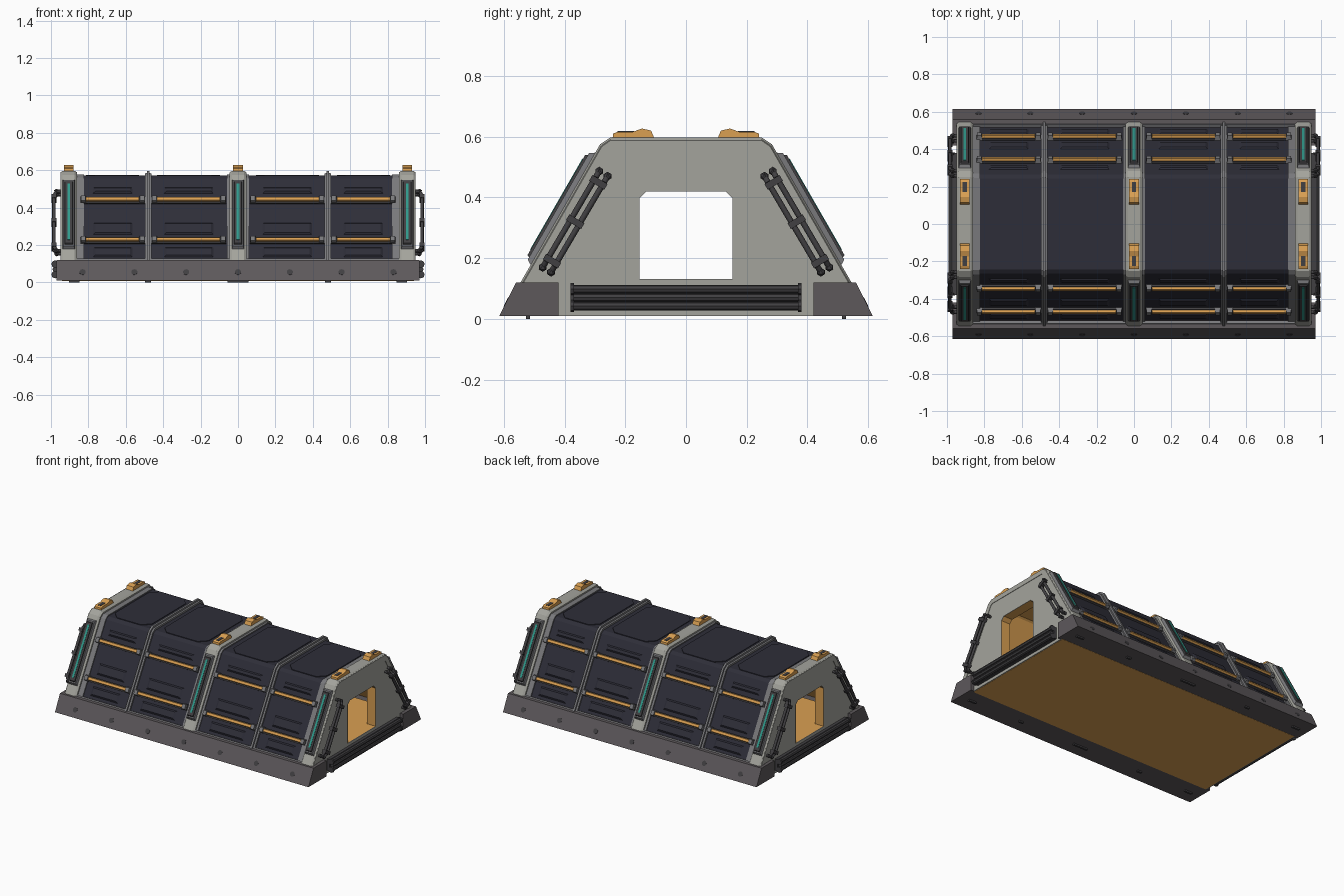
import bpy, bmesh, math
from mathutils import Vector, Matrix

if "Cube" in bpy.data.objects:
    bpy.data.objects.remove(bpy.data.objects["Cube"])


def material(name, r, g, b):
    m = bpy.data.materials.new(name)
    m.diffuse_color = (r, g, b, 1)
    m.use_nodes = True
    m.node_tree.nodes["Principled BSDF"].inputs["Base Color"].default_value = m.diffuse_color
    return m


LIGHT = material("light_grey", 0.37, 0.37, 0.335)
MID = material("mid_grey", 0.19, 0.19, 0.20)
BASE = material("base_grey", 0.11, 0.098, 0.105)
PANEL = material("panel_navy", 0.027, 0.027, 0.04)
DARK = material("dark_metal", 0.052, 0.05, 0.054)
ORANGE = material("orange", 0.70, 0.35, 0.085)
TEAL = material("teal_light", 0.03, 0.32, 0.26)


def loft(bm, loops, ring=True, caps=True, wrap=False):
    """Skin a list of equal-length point loops."""
    vs = [[bm.verts.new(p) for p in lp] for lp in loops]
    n = len(vs[0])
    pairs = list(zip(vs, vs[1:])) + ([(vs[-1], vs[0])] if wrap else [])
    for a, b in pairs:
        for i in range(n if ring else n - 1):
            j = (i + 1) % n
            bm.faces.new((a[i], a[j], b[j], b[i]))
    if caps:
        bm.faces.new(vs[0][::-1])
        bm.faces.new(vs[-1])


def finish(bm, name, mat, mirror="", smooth=False):
    """Mirror about the world axes, then make the object."""
    for ax in mirror:
        g = bmesh.ops.duplicate(bm, geom=bm.verts[:] + bm.edges[:] + bm.faces[:])["geom"]
        i = "xyz".index(ax)
        for v in g:
            if isinstance(v, bmesh.types.BMVert):
                v.co[i] *= -1
    bmesh.ops.recalc_face_normals(bm, faces=bm.faces[:])
    me = bpy.data.meshes.new(name)
    for f in bm.faces:
        f.smooth = smooth and len(f.verts) == 4
    bm.to_mesh(me)
    bm.free()
    me.materials.append(mat)
    ob = bpy.data.objects.new(name, me)
    bpy.context.collection.objects.link(ob)
    return ob


def prof(d):
    """Open trapezoid arch in (y, z), pushed inward by d."""
    half = [(0.5565 - 1.155 * d, 0.10), (0.283 - 0.72 * d, 0.575 - 0.72 * d),
            (0.25 - 0.27 * d, 0.597 - d)]
    return [(-y, z) for y, z in half] + [(y, z) for y, z in half[::-1]]


def arch(bm, section, cx=0):
    """Sweep a closed (x, depth) section over the arch."""
    loops = [[(cx + x, y, z) for y, z in prof(d)] for x, d in section]
    loft(bm, loops, ring=False, caps=False, wrap=True)


def prism(bm, pts, x0, x1):
    loft(bm, [[(x, y, z) for y, z in pts] for x in (x0, x1)])


def box(bm, x0, x1, y0, y1, z0, z1):
    prism(bm, [(y0, z0), (y1, z0), (y1, z1), (y0, z1)], x0, x1)


def on_slope(x, z, h):
    """Point on the front slope at height z, raised by h."""
    return (x, -(0.545 - (z - 0.12) * 0.576) - 0.866 * h, z + 0.5 * h)


def plate(bm, x0, x1, z0, z1, h0, h1, tx=0.0, tz=0.0):
    """Tapered block lying on the front slope."""
    loft(bm, [[on_slope(x0 + a, z0 + b, h), on_slope(x1 - a, z0 + b, h),
               on_slope(x1 - a, z1 - b, h), on_slope(x0 + a, z1 - b, h)]
              for a, b, h in ((0, 0, h0), (tx, tz, h1))])


def rod(bm, p, q, r, seg=8):
    p, q = Vector(p), Vector(q)
    m = Matrix.Translation((p + q) / 2) @ (q - p).to_track_quat("Z", "Y").to_matrix().to_4x4()
    bmesh.ops.create_cone(bm, cap_ends=True, segments=seg, radius1=r, radius2=r,
                          depth=(q - p).length, matrix=m)


BAYS = [(0.065, 0.462), (0.498, 0.842)]
RIBS = (-0.905, 0, 0.905)

# Dark shell and orange interior lining
bm = bmesh.new()
arch(bm, [(-0.9, 0.026), (0.9, 0.026), (0.9, 0.04), (-0.9, 0.04)])
finish(bm, "shell", PANEL)
bm = bmesh.new()
loft(bm, [[(x, y, z) for y, z in prof(0.045)] for x in (-0.895, 0.895)], ring=False, caps=False)
finish(bm, "interior_lining", ORANGE)
bm = bmesh.new()
box(bm, -0.94, 0.94, -0.43, 0.43, 0.009, 0.131)
finish(bm, "floor", ORANGE)

# Raised panels on slopes and roof
bm = bmesh.new()
for a, b in BAYS:
    for z0, z1 in ((0.145, 0.205), (0.265, 0.335), (0.485, 0.525)):
        plate(bm, a + 0.06, b - 0.06, z0, z1, -0.03, -0.018, 0.02, 0.012)
finish(bm, "slope_panels", PANEL, "xy")
bm = bmesh.new()
for a, b in BAYS:
    x0, x1, y, c = a + 0.03, b - 0.03, 0.235, 0.05
    octo = [(x0 + c, -y), (x1 - c, -y), (x1, c - y), (x1, y - c),
            (x1 - c, y), (x0 + c, y), (x0, y - c), (x0, c - y)]
    loft(bm, [[(px, py, z) for px, py in octo] for z in (0.565, 0.575)])
finish(bm, "roof_panels", PANEL, "x")

# Wide light ribs with chamfered edges, and their side flanges
bm = bmesh.new()
for cx in RIBS:
    arch(bm, [(-0.045, 0.04), (-0.045, 0.009), (-0.032, 0), (0.032, 0),
              (0.045, 0.009), (0.045, 0.04)], cx)
finish(bm, "wide_ribs", LIGHT)
bm = bmesh.new()
for cx in RIBS:
    s = 0 if cx == 0 else -math.copysign(0.02, cx)
    arch(bm, [(-0.06, 0.04), (-0.06, 0.019), (0.06, 0.019), (0.06, 0.04)], cx + s * 1.1)
finish(bm, "rib_flanges", MID)

# Thin ribs
bm = bmesh.new()
for cx in (-0.48, 0.48):
    arch(bm, [(-0.018, 0.04), (-0.018, 0.014), (-0.007, 0.012), (-0.007, 0),
              (0.007, 0), (0.007, 0.012), (0.018, 0.014), (0.018, 0.04)], cx)
finish(bm, "thin_ribs", MID)

# End walls with a doorway, built as two half plates
door = [(0, 0.131), (0.153, 0.131), (0.153, 0.398), (0.13, 0.42), (0, 0.42)]
outer = [(0, 0.01), (0.425, 0.01), (0.425, 0.10)] + [(y, z) for y, z in prof(0.006)[:2:-1]] + [(0, 0.591)]
bm = bmesh.new()
for s in (1, -1):
    prism(bm, [(s * y, z) for y, z in outer + door[::-1]], 0.9, 0.947)
finish(bm, "end_walls", LIGHT, "x")

# Orange door linings
bm = bmesh.new()
half = [(y - 0.002 if y else 0, z) for y, z in door[1:4]]
half = [(0.151, 0.133)] + [(y, z - 0.002) for y, z in half[1:]]
jamb = half + [(-y, z) for y, z in half[::-1]]
loft(bm, [[(x, y, z) for y, z in jamb] for x in (0.88, 0.946)], caps=False)
finish(bm, "door_linings", ORANGE, "x")

# Orange inner faces of the end walls
bm = bmesh.new()
inner = [(0, 0.131)] + [(y, z) for y, z in prof(0.046)[:2:-1]] + [(0, 0.55)]
for s in (1, -1):
    prism(bm, [(s * y, z) for y, z in inner + door[::-1]], 0.892, 0.898)
finish(bm, "inner_end_faces", ORANGE, "x")

# Base skirts, sills and feet
bm = bmesh.new()
prism(bm, [(-0.615, 0.01), (-0.42, 0.01), (-0.42, 0.12), (-0.56, 0.12)], -0.97, 0.97)
finish(bm, "base_skirts", BASE, "y")
bm = bmesh.new()
plate(bm, -0.94, 0.94, 0.115, 0.132, -0.04, -0.008)
finish(bm, "sills", MID, "y")
bm = bmesh.new()
for x, w in ((-0.875, 0.028), (-0.48, 0.016), (0, 0.055), (0.48, 0.016), (0.875, 0.028)):
    box(bm, x - w, x + w, -0.527, -0.513, 0, 0.02)
finish(bm, "feet", DARK, "y")

# Skirt bolts
bm = bmesh.new()
for i in range(-3, 4):
    c, n = Vector((i * 0.277, -0.592, 0.055)), Vector((0, -0.894, 0.447))
    rod(bm, c - n * 0.01, c + n * 0.002, 0.017, 10)
finish(bm, "skirt_bolts", DARK, "y")

# Orange rails with grey backing and end clamps
bars, backs, clamps = bmesh.new(), bmesh.new(), bmesh.new()
for a, b in BAYS:
    for z in (0.235, 0.45):
        plate(backs, a, b, z - 0.017, z + 0.015, -0.03, -0.014)
        plate(bars, a + 0.03, b - 0.03, z - 0.011, z + 0.011, -0.02, -0.002, 0, 0.004)
        for x in (a + 0.015, b - 0.015):
            plate(clamps, x - 0.016, x + 0.016, z - 0.018, z + 0.018, -0.03, 0.002, 0.004, 0.005)
finish(bars, "orange_rails", ORANGE, "xy")
finish(backs, "rail_backings", DARK, "xy")
finish(clamps, "rail_clamps", MID, "xy")

# Lamps on the wide ribs
body, frame, strip = bmesh.new(), bmesh.new(), bmesh.new()
for x in RIBS:
    plate(body, x - 0.034, x + 0.034, 0.175, 0.55, -0.005, 0.017, 0.006, 0.012)
    plate(frame, x - 0.024, x + 0.024, 0.19, 0.535, 0.01, 0.025, 0.004, 0.008)
    plate(strip, x - 0.007, x + 0.007, 0.215, 0.515, 0.02, 0.027)
finish(body, "lamp_bodies", MID, "y")
finish(frame, "lamp_frames", DARK, "y")
finish(strip, "lamp_strips", TEAL, "y")

# Orange roof clips with dark slots
clip, slot = bmesh.new(), bmesh.new()
for x in RIBS:
    prism(clip, [(-0.243, 0.585), (-0.24, 0.61), (-0.225, 0.616), (-0.175, 0.616),
                 (-0.145, 0.627), (-0.115, 0.62), (-0.102, 0.59)], x - 0.026, x + 0.026)
    box(slot, x - 0.011, x + 0.011, -0.225, -0.172, 0.61, 0.618)
finish(clip, "roof_clips", ORANGE, "y")
finish(slot, "roof_clip_slots", DARK, "y")

# Paired bent handrails on the end walls
bm = bmesh.new()
top, low = Vector((0, -0.272, 0.478)), Vector((0, -0.458, 0.162))
along = (low - top).normalized()
side = Vector((0, -0.86, 0.51))
X = Vector((1, 0, 0))
for s in (-0.016, 0.016):
    a, b = top + side * s, low + side * s
    path = [a + X * 0.94, a + X * 0.97, a + along * 0.025 + X * 0.984,
            b - along * 0.025 + X * 0.984, b + X * 0.97, b + X * 0.94]
    for p, q in zip(path, path[1:]):
        rod(bm, p, q, 0.0095)
    for p in (path[1], path[4]):
        bmesh.ops.create_icosphere(bm, subdivisions=1, radius=0.015, matrix=Matrix.Translation(p))
finish(bm, "handrails", DARK, "xy", smooth=True)
bm = bmesh.new()
for t in (0.09, 0.5, 0.91):
    c = top.lerp(low, t) + X * 0.984
    corners = [c + along * u + side * v for u, v in
               ((-0.011, -0.029), (0.011, -0.029), (0.011, 0.029), (-0.011, 0.029))]
    loft(bm, [[p + X * dx for p in corners] for dx in (-0.014, 0.014)])
finish(bm, "handrail_clamps", DARK, "xy")

# Bumper bars along the foot of each end wall
bm = bmesh.new()
box(bm, 0.94, 0.968, -0.38, 0.38, 0.03, 0.11)
for z in (0.042, 0.07, 0.098):
    rod(bm, (0.978, -0.37, z), (0.978, 0.37, z), 0.014)
for y in (-0.375, 0.375):
    for z in (0.042, 0.098):
        rod(bm, (0.978, y - 0.006, z), (0.978, y + 0.006, z), 0.02)
finish(bm, "end_bumpers", DARK, "x")
